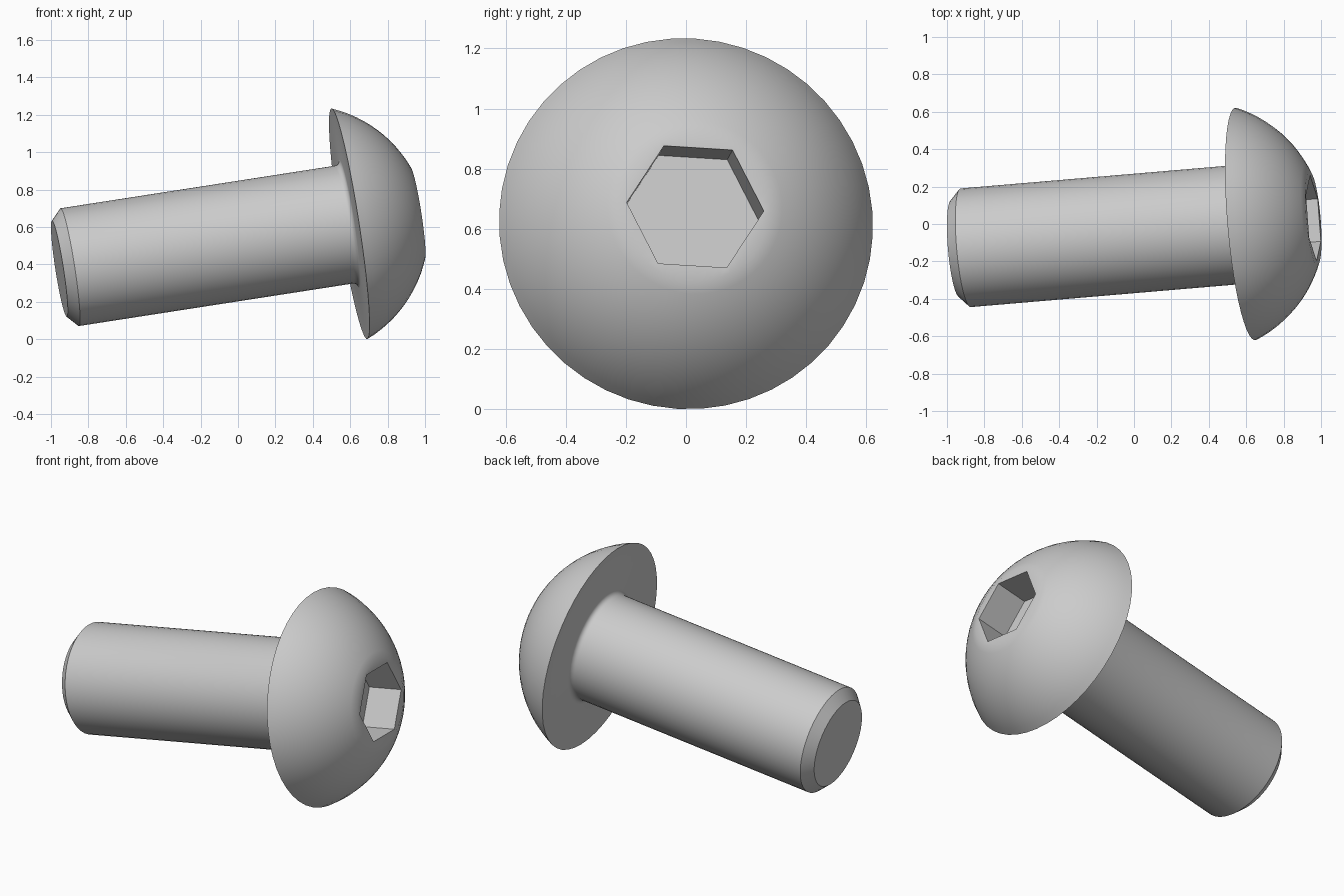
import bpy, bmesh, math
from mathutils import Matrix, Vector

cube = bpy.data.objects.get("Cube")
if cube:
    bpy.data.objects.remove(cube, do_unlink=True)

SEGMENTS = 48
SHAFT_R, HEAD_R, FLAT_R, HEAD_H = 0.319, 0.624, 0.25, 0.37
TIP, CHAMFER, TIP_R = -1.574, -1.518, 0.26
FILLET = 0.03
HEX_R, HEX_DEPTH = 0.229, 0.21

# Tilted frame: local z runs along the bolt, local x points at a socket corner
axis = Vector((1, 0.085, 0.155)).normalized()
corner = Vector((-0.16, 0.05, 1))
corner = (corner - axis * corner.dot(axis)).normalized()
side = axis.cross(corner)
frame = Matrix.Translation((0.595, 0, 0.617)) @ Matrix((corner, side, axis)).transposed().to_4x4()

steel = bpy.data.materials.new("steel grey")
steel.use_nodes = True
colour = (0.6, 0.6, 0.6, 1)
steel.diffuse_color = colour
steel.node_tree.nodes["Principled BSDF"].inputs["Base Color"].default_value = colour


def make_object(name, bm):
    bmesh.ops.recalc_face_normals(bm, faces=bm.faces)
    bm.transform(frame)
    mesh = bpy.data.meshes.new(name)
    bm.to_mesh(mesh)
    bm.free()
    mesh.materials.append(steel)
    obj = bpy.data.objects.new(name, mesh)
    bpy.context.collection.objects.link(obj)
    return obj


# Profile as (radius, height): chamfered tip, shaft, fillet, flat underside, dome
profile = [(0, TIP), (TIP_R, TIP), (SHAFT_R, CHAMFER)]
for i in range(5):
    a = math.radians(90) * i / 4
    profile.append((SHAFT_R + FILLET * (1 - math.cos(a)), FILLET * (math.sin(a) - 1)))
centre = (HEAD_H**2 + FLAT_R**2 - HEAD_R**2) / (2 * HEAD_H)
dome_r = math.hypot(HEAD_R, centre)
start = math.atan2(-centre, HEAD_R)
end = math.atan2(HEAD_H - centre, FLAT_R)
for i in range(13):
    a = start + (end - start) * i / 12
    profile.append((dome_r * math.cos(a), centre + dome_r * math.sin(a)))
profile.append((0, HEAD_H))

# Bolt body turned around its axis
bm = bmesh.new()
verts = [bm.verts.new((r, 0, h)) for r, h in profile]
edges = [bm.edges.new(pair) for pair in zip(verts, verts[1:])]
bmesh.ops.spin(bm, geom=verts + edges, cent=(0, 0, 0), axis=(0, 0, 1),
               angle=math.tau, steps=SEGMENTS)
bmesh.ops.remove_doubles(bm, verts=bm.verts, dist=0.0005)
bolt = make_object("button_head_bolt", bm)

# Hexagonal drive socket cut into the head
bm = bmesh.new()
depth = HEX_DEPTH * 2
bmesh.ops.create_cone(bm, cap_ends=True, segments=6, radius1=HEX_R, radius2=HEX_R,
                      depth=depth, matrix=Matrix.Translation((0, 0, HEAD_H))
                      @ Matrix.Rotation(0, 4, "Z"))
cutter = make_object("socket_cutter", bm)
cutter.hide_render = True

cut = bolt.modifiers.new("socket", "BOOLEAN")
cut.operation = "DIFFERENCE"
cut.solver = "EXACT"
cut.object = cutter
bpy.ops.object.select_all(action="DESELECT")
bolt.select_set(True)
bpy.context.view_layer.objects.active = bolt
bpy.ops.object.modifier_apply(modifier=cut.name)
bpy.data.objects.remove(cutter, do_unlink=True)
bpy.ops.object.shade_smooth_by_angle(angle=math.radians(30))
